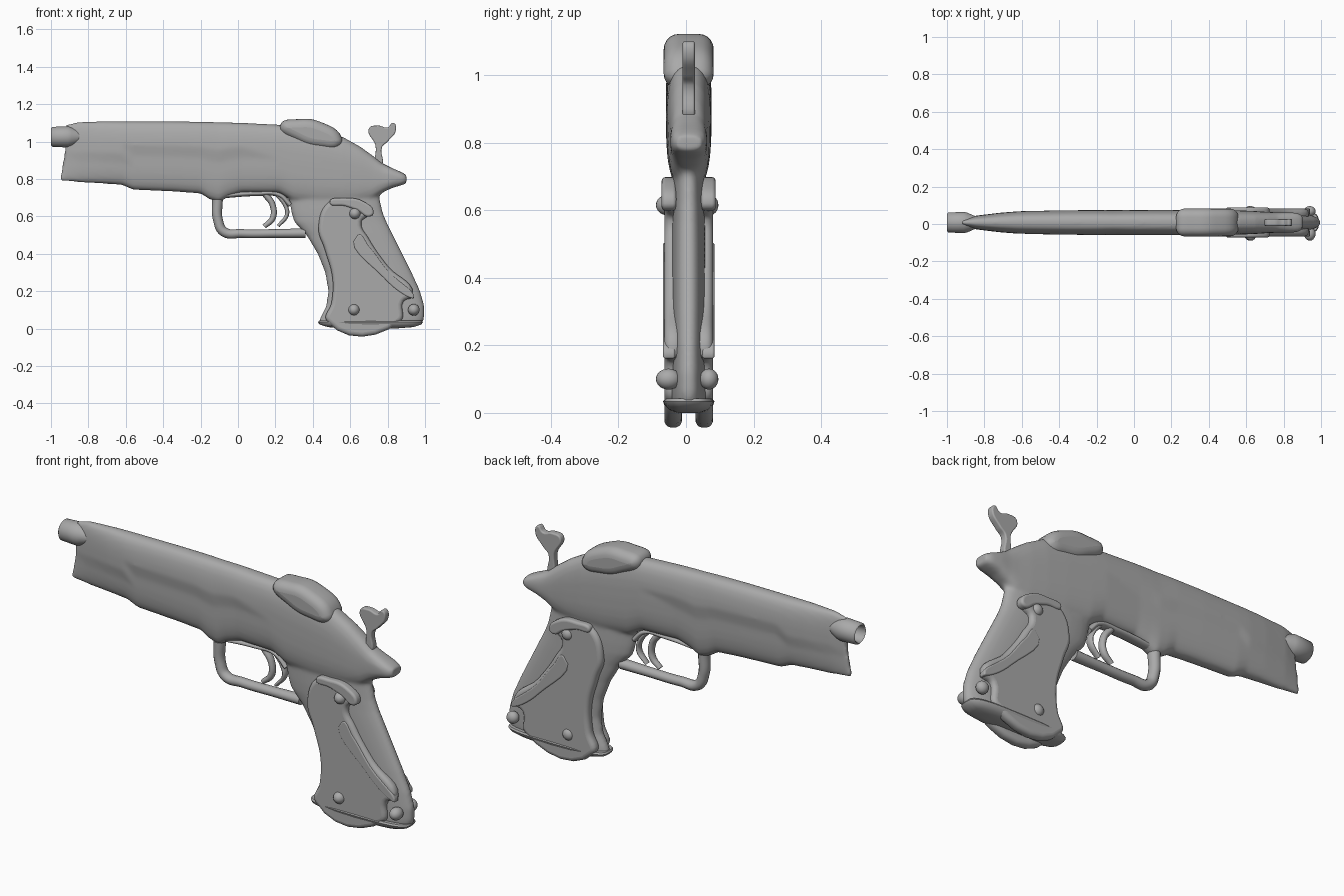
import bpy, bmesh, math
from mathutils import Vector

if "Cube" in bpy.data.objects:
    bpy.data.objects.remove(bpy.data.objects["Cube"], do_unlink=True)

CY = 0.008  # middle plane of the model
grey = bpy.data.materials.new("plain grey")
grey.use_nodes = True
COLOUR = (0.4, 0.4, 0.4, 1)
grey.diffuse_color = COLOUR
grey.node_tree.nodes["Principled BSDF"].inputs["Base Color"].default_value = COLOUR


def add(name, data):
    ob = bpy.data.objects.new(name, data)
    bpy.context.collection.objects.link(ob)
    data.materials.append(grey)
    return ob


def activate(ob):
    bpy.ops.object.select_all(action='DESELECT')
    ob.select_set(True)
    bpy.context.view_layer.objects.active = ob


def smooth(ob, angle=50):
    activate(ob)
    bpy.ops.object.shade_smooth_by_angle(angle=math.radians(angle))


def mesh_object(name, bm):
    bmesh.ops.recalc_face_normals(bm, faces=bm.faces)
    me = bpy.data.meshes.new(name)
    bm.to_mesh(me)
    bm.free()
    return add(name, me)


def loft(bm, rings, caps=True):
    loops = [[bm.verts.new(p) for p in r] for r in rings]
    n = len(loops[0])
    for a, b in zip(loops, loops[1:]):
        for i in range(n):
            bm.faces.new((a[i], a[(i + 1) % n], b[(i + 1) % n], b[i]))
    if caps:
        bm.faces.new(loops[0])
        bm.faces.new(loops[-1])


def oval(power, n=32):
    """Unit rounded-box outline."""
    pts = []
    for i in range(n):
        a = math.tau * i / n
        c, s = math.cos(a), math.sin(a)
        pts.append((math.copysign(abs(c) ** (2 / power), c),
                    math.copysign(abs(s) ** (2 / power), s)))
    return pts


def upright_ring(z, x0, x1, half, power):
    return [Vector(((x0 + x1) / 2 + (x1 - x0) / 2 * u, CY + half * v, z))
            for u, v in oval(power)]


def body_ring(x, z0, z1, half):
    ring = []
    for u, v in oval(2.8):
        z = (z0 + z1) / 2 + (z1 - z0) / 2 * v
        waist = 0.86 if z < 0.93 and x < 0.2 else 1.0   # lower half set in a little
        sweep = 0.035 * ((1 - v) / 2) ** 4 if x < -0.9 else 0
        ring.append(Vector((x - sweep, CY + half * waist * u, z)))
    return ring


def to_mesh(ob, angle=50):
    activate(ob)
    bpy.ops.object.convert(target='MESH')
    smooth(bpy.context.object, angle)


def slab(name, pts, y, half, bevel, curved=True):
    """Rounded plate with a smooth outline in the side plane."""
    cu = bpy.data.curves.new(name, 'CURVE')
    cu.dimensions, cu.fill_mode = '2D', 'BOTH'
    cu.extrude, cu.bevel_depth, cu.offset = half - bevel, bevel, -bevel
    cu.bevel_resolution, cu.resolution_u = 4, 6
    sp = cu.splines.new('BEZIER')
    sp.bezier_points.add(len(pts) - 1)
    for bp, (x, z) in zip(sp.bezier_points, pts):
        bp.co = (x, z, 0)
        bp.handle_left_type = bp.handle_right_type = 'AUTO' if curved else 'VECTOR'
    sp.use_cyclic_u = True
    ob = add(name, cu)
    ob.rotation_euler.x = math.pi / 2
    ob.location.y = y
    to_mesh(ob)


def rod(name, pts, radius, widen=1.0):
    """Round bar along a path in the side plane; points are x, z, relative size."""
    cu = bpy.data.curves.new(name, 'CURVE')
    cu.dimensions = '3D'
    cu.bevel_depth, cu.bevel_resolution, cu.use_fill_caps = radius, 4, True
    sp = cu.splines.new('BEZIER')
    sp.bezier_points.add(len(pts) - 1)
    for bp, (x, z, r) in zip(sp.bezier_points, pts):
        bp.co, bp.radius = (x, 0, z), r
        bp.handle_left_type = bp.handle_right_type = 'AUTO'
    ob = add(name, cu)
    ob.location.y, ob.scale.y = CY, widen
    to_mesh(ob)


# Body and grip core, melted into one smooth shell
bm = bmesh.new()
loft(bm, [body_ring(*s) for s in (
    (-0.92, 0.79, 1.09, 0.018), (-0.85, 0.782, 1.105, 0.036), (-0.72, 0.775, 1.108, 0.052),
    (-0.62, 0.768, 1.108, 0.060), (-0.56, 0.742, 1.108, 0.063), (-0.35, 0.733, 1.108, 0.067),
    (-0.20, 0.722, 1.106, 0.068), (-0.15, 0.69, 1.105, 0.068), (-0.10, 0.675, 1.103, 0.068),
    (-0.05, 0.705, 1.102, 0.068), (0.02, 0.728, 1.10, 0.068), (0.22, 0.725, 1.09, 0.068),
    (0.30, 0.68, 1.085, 0.068), (0.45, 0.66, 1.06, 0.067), (0.56, 0.66, 1.025, 0.065),
    (0.65, 0.67, 0.975, 0.061), (0.72, 0.69, 0.925, 0.056), (0.77, 0.725, 0.885, 0.054),
    (0.82, 0.75, 0.86, 0.055), (0.87, 0.765, 0.838, 0.052), (0.9, 0.775, 0.822, 0.04))])
loft(bm, [upright_ring(z, a, b, h, 2.5) for z, a, b, h in (
    (0.025, 0.43, 0.985, 0.056), (0.06, 0.44, 0.997, 0.056), (0.12, 0.47, 0.997, 0.053),
    (0.2, 0.482, 0.975, 0.05), (0.3, 0.465, 0.93, 0.05), (0.4, 0.425, 0.88, 0.05),
    (0.5, 0.365, 0.83, 0.05), (0.57, 0.30, 0.795, 0.05), (0.62, 0.285, 0.775, 0.05),
    (0.7, 0.27, 0.757, 0.048), (0.76, 0.29, 0.77, 0.05), (0.82, 0.35, 0.79, 0.05))])
body = mesh_object("body_and_grip", bm)
melt = body.modifiers.new("melt", 'REMESH')
melt.mode, melt.voxel_size, melt.use_smooth_shade = 'VOXEL', 0.009, True
soften = body.modifiers.new("soften", 'SMOOTH')
soften.factor, soften.iterations = 0.5, 8

# Hollow barrel tip
bm = bmesh.new()
loft(bm, [[Vector((x, CY + r * c, 1.025 + r * s)) for c, s in oval(2)] for x, r in (
    (-0.90, 0.036), (-0.995, 0.040), (-1.0, 0.045), (-0.993, 0.053),
    (-0.91, 0.057), (-0.89, 0.052), (-0.84, 0.03))])
smooth(mesh_object("barrel_tip", bm), 60)

# Rounded cap over the rear of the top
slab("rear_cap", [(0.225, 1.085), (0.33, 1.12), (0.44, 1.105), (0.555, 1.02),
                  (0.545, 0.975), (0.44, 0.965), (0.32, 1.0)], CY, 0.074, 0.045)

# Hammer
slab("hammer", [(0.70, 1.07), (0.75, 1.085), (0.80, 1.075), (0.83, 1.10), (0.845, 1.065),
                (0.80, 1.0), (0.77, 0.97), (0.765, 0.87), (0.745, 0.87), (0.735, 0.98)],
     CY, 0.018, 0.007)

# Trigger guard, upper rail and triggers
rod("trigger_guard", [(-0.11, 0.69, 1.1), (-0.107, 0.58, 1), (-0.075, 0.517, 1),
                      (0.02, 0.508, 0.9), (0.2, 0.508, 0.9), (0.36, 0.51, 1)], 0.026, 1.1)
rod("guard_rail", [(-0.09, 0.71, 1), (0.1, 0.722, 1), (0.22, 0.715, 1), (0.28, 0.66, 1)], 0.014, 2)
rod("trigger", [(0.145, 0.72, 1.1), (0.185, 0.66, 1), (0.185, 0.59, 1), (0.14, 0.545, 0.8)], 0.016, 1.2)
rod("trigger_backing", [(0.205, 0.72, 1), (0.252, 0.66, 1), (0.262, 0.61, 1), (0.215, 0.548, 0.8)],
    0.011, 1.8)

# Side panels, lips and screws on both sides
PANEL = [(0.49, 0.68), (0.60, 0.69), (0.69, 0.66), (0.70, 0.61), (0.66, 0.57), (0.70, 0.48),
         (0.80, 0.335), (0.935, 0.175), (0.885, 0.145), (0.87, 0.04), (0.475, 0.04),
         (0.50, 0.14), (0.505, 0.27), (0.465, 0.42), (0.43, 0.54)]
LIP = [(0.49, 0.675), (0.57, 0.697), (0.67, 0.68), (0.725, 0.62), (0.70, 0.598),
       (0.64, 0.63), (0.57, 0.655)]
RIDGE = [(0.64, 0.50), (0.70, 0.44), (0.80, 0.31), (0.94, 0.165), (0.92, 0.165), (0.78, 0.27)]
SCREWS = {"upper": (0.625, 0.615), "lower_front": (0.62, 0.10), "lower_rear": (0.94, 0.10)}
for side, s in (("left", 1), ("right", -1)):
    slab("grip_panel_" + side, PANEL, CY + s * 0.046, 0.026, 0.022)
    slab("panel_lip_" + side, LIP, CY + s * 0.058, 0.022, 0.012)
    slab("panel_ridge_" + side, RIDGE, CY + s * 0.058, 0.018, 0.007)
    for place, (x, z) in SCREWS.items():
        bm = bmesh.new()
        bmesh.ops.create_uvsphere(bm, u_segments=20, v_segments=12, radius=0.031)
        screw = mesh_object(f"{place}_screw_{side}", bm)
        screw.location = (x, CY + s * 0.06, z)
        screw.scale.y = 0.9 if s > 0 else 1.2
        smooth(screw, 60)

# Base plate with a shallow belly
bm = bmesh.new()
loft(bm, [upright_ring(z, a, b, h, 3.5) for z, a, b, h in (
    (0.0, 0.56, 0.84, 0.035), (0.008, 0.48, 0.94, 0.058), (0.022, 0.435, 0.98, 0.072),
    (0.034, 0.428, 0.988, 0.076), (0.042, 0.432, 0.985, 0.07))])
smooth(mesh_object("base_plate", bm), 40)
